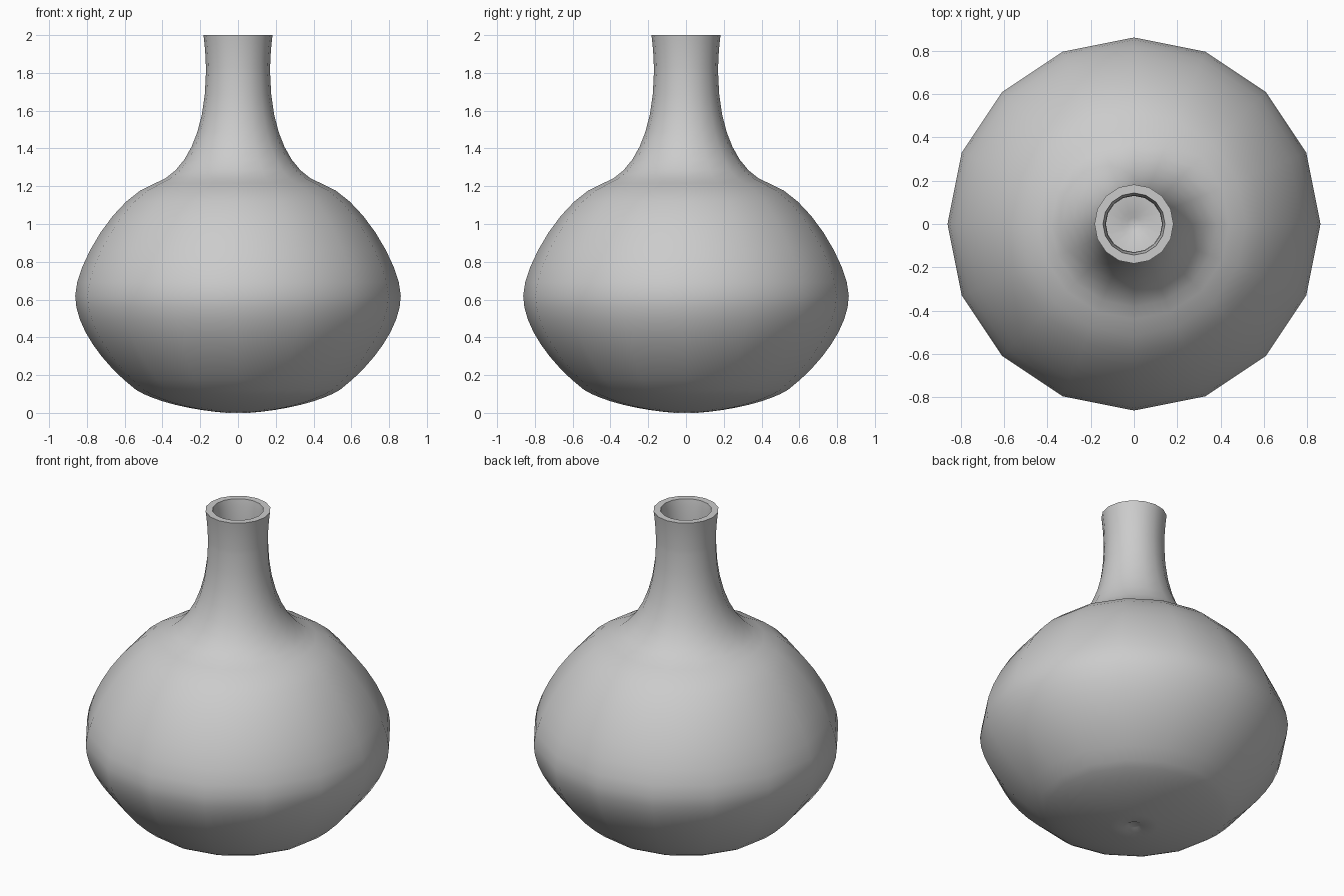
import bpy, bmesh
from math import tau
from mathutils import Vector
from mathutils.geometry import interpolate_bezier

if "Cube" in bpy.data.objects:
    bpy.data.objects.remove(bpy.data.objects["Cube"])

SIDES = 16
WALL = 0.04


def vec(p):
    return Vector((p[0], 0, p[1]))


# Outer profile as Bezier pieces: start, handle, handle, end (radius, height)
pieces = [
    ((0.06, 0.0), (0.25, 0.015), (0.44, 0.06), (0.54, 0.122)),      # base
    ((0.54, 0.122), (0.72, 0.26), (0.862, 0.46), (0.862, 0.62)),    # lower belly
    ((0.862, 0.62), (0.858, 0.79), (0.645, 1.15), (0.44, 1.215)),   # shoulder
    ((0.44, 1.215), (0.28, 1.27), (0.173, 1.48), (0.17, 1.8)),      # neck
    ((0.17, 1.8), (0.17, 1.87), (0.175, 1.94), (0.183, 2.0)),       # lip
]
outer = []
for p in pieces:
    pts = interpolate_bezier(*[vec(q) for q in p], 9)
    outer += pts if not outer else pts[1:]

# Inner wall: the outer profile pushed inward by the wall thickness
inner = []
for i, p in enumerate(outer):
    t = (outer[min(i + 1, len(outer) - 1)] - outer[max(i - 1, 0)]).normalized()
    inner.append(p + Vector((-t.z, 0, t.x)) * WALL)
inner[-1].z = 2.0

# Small dimples at the centre of the base, outside and inside
profile = [vec((0, 0.015)), vec((0.03, 0.015))] + outer
profile += inner[::-1] + [vec((0.03, 0.025)), vec((0, 0.025))]

# Lathe the closed section around z
bm = bmesh.new()
verts = [bm.verts.new(p) for p in profile]
edges = [bm.edges.new(e) for e in zip(verts, verts[1:])]
bmesh.ops.spin(bm, geom=verts + edges, cent=(0, 0, 0), axis=(0, 0, 1),
               angle=tau, steps=SIDES, use_merge=False)
bmesh.ops.remove_doubles(bm, verts=bm.verts, dist=0.0005)
bmesh.ops.recalc_face_normals(bm, faces=bm.faces)
mesh = bpy.data.meshes.new("vase")
bm.to_mesh(mesh)
bm.free()

vase = bpy.data.objects.new("vase", mesh)
bpy.context.collection.objects.link(vase)
bpy.context.view_layer.objects.active = vase
vase.select_set(True)
bpy.ops.object.shade_smooth_by_angle(angle=0.7)
